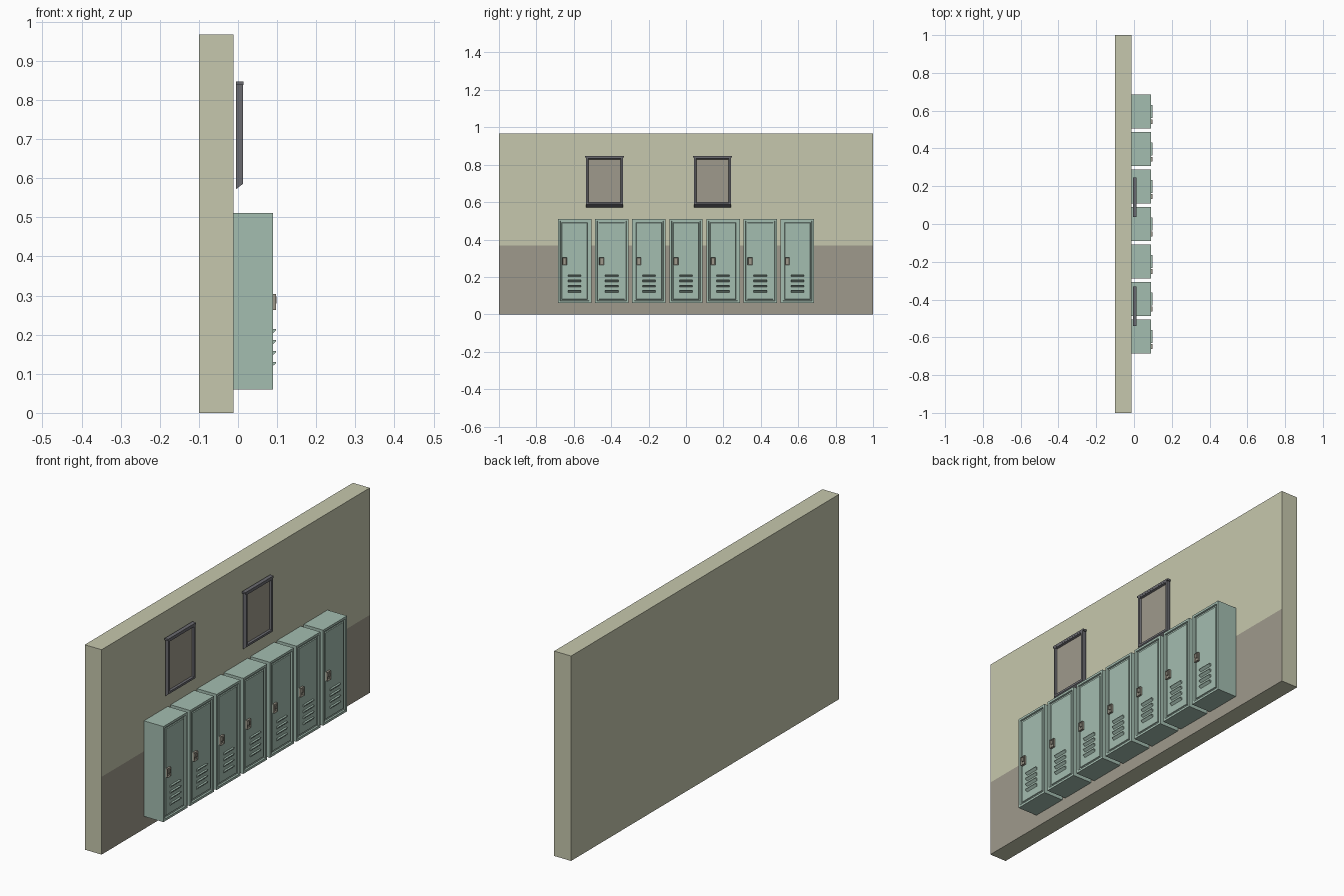
import bpy, bmesh
from mathutils import Vector

if "Cube" in bpy.data.objects:
    bpy.data.objects.remove(bpy.data.objects["Cube"])


def material(name, rgb):
    m = bpy.data.materials.new(name)
    m.diffuse_color = (*rgb, 1)
    m.use_nodes = True
    m.node_tree.nodes["Principled BSDF"].inputs["Base Color"].default_value = m.diffuse_color
    return m


CREAM = material("cream paint", (0.565, 0.575, 0.418))
TAUPE = material("taupe paint", (0.347, 0.323, 0.262))
GREEN = material("locker green", (0.371, 0.509, 0.434))
DARK = material("dark grey metal", (0.145, 0.145, 0.16))


def finish(bm, name, mats):
    bmesh.ops.recalc_face_normals(bm, faces=bm.faces)
    me = bpy.data.meshes.new(name)
    bm.to_mesh(me)
    bm.free()
    for m in mats:
        me.materials.append(m)
    ob = bpy.data.objects.new(name, me)
    bpy.context.collection.objects.link(ob)
    return ob


def box(x0, x1, y0, y1, z0, z1):
    bm = bmesh.new()
    bmesh.ops.create_cube(bm, size=1)
    for v in bm.verts:
        v.co = Vector((x1 if v.co.x > 0 else x0,
                       y1 if v.co.y > 0 else y0,
                       z1 if v.co.z > 0 else z0))
    return bm


def room_face(bm):
    bm.normal_update()
    return max(bm.faces, key=lambda f: f.normal.x)


def step(bm, face, width, depth=0.0):
    """Inset a face, then push the inner face along x."""
    if width:
        bmesh.ops.inset_region(bm, faces=[face], thickness=width, use_even_offset=True)
    for v in face.verts:
        v.co.x += depth


def prism(name, profile, y0, y1, mat):
    """Extrude an x-z profile along y."""
    bm = bmesh.new()
    f = bm.faces.new([bm.verts.new((x, y0, z)) for x, z in profile])
    ext = bmesh.ops.extrude_face_region(bm, geom=[f])["geom"]
    for v in ext:
        if isinstance(v, bmesh.types.BMVert):
            v.co.y = y1
    return finish(bm, name, [mat])


# wall with painted lower band on the room side
bm = box(-0.10, -0.012, -1, 1, 0, 0.967)
bmesh.ops.bisect_plane(bm, geom=bm.verts[:] + bm.edges[:] + bm.faces[:],
                       plane_co=(0, 0, 0.367), plane_no=(0, 0, 1))
bm.normal_update()
for f in bm.faces:
    if f.normal.x > 0.9 and f.calc_center_median().z < 0.367:
        f.material_index = 1
finish(bm, "wall", [CREAM, TAUPE])

# lockers
for i in range(-3, 4):
    c = i * 0.1985
    # body with an inset door
    bm = box(-0.012, 0.09, c - 0.089, c + 0.089, 0.06, 0.511)
    door = room_face(bm)
    step(bm, door, 0.011)
    step(bm, door, 0.002, -0.007)
    step(bm, door, 0.007)
    step(bm, door, 0.002, 0.004)
    finish(bm, "locker_body", [GREEN])
    front = 0.087
    # louvre vents
    for z in (0.207, 0.179, 0.151, 0.123):
        prism("locker_vent", [(front - 0.002, z + 0.007), (0.097, z + 0.007),
                              (0.097, z + 0.004), (front - 0.002, z - 0.007)],
              c - 0.035, c + 0.035, GREEN)
    # handle plate with a recess and a latch
    bm = box(front - 0.002, 0.097, c - 0.067, c - 0.041, 0.263, 0.304)
    f = room_face(bm)
    step(bm, f, 0.004)
    step(bm, f, 0, -0.005)
    finish(bm, "handle_plate", [TAUPE])
    finish(box(0.09, 0.098, c - 0.059, c - 0.049, 0.280, 0.298),
           "handle_latch", [TAUPE])

# framed notice boards
for c in (-0.436, 0.142):
    bm = box(-0.005, 0.013, c - 0.099, c + 0.099, 0.572, 0.842)
    for v in bm.verts:                      # sloped underside
        if v.co.x > 0 and v.co.z < 0.6:
            v.co.z = 0.586
    f = room_face(bm)
    step(bm, f, 0.010)
    step(bm, f, 0.003, -0.009)
    f.material_index = 1
    finish(bm, "notice_board", [DARK, TAUPE])
    finish(box(-0.005, 0.0135, c - 0.104, c + 0.104, 0.838, 0.847),
           "notice_board_cap", [DARK])
